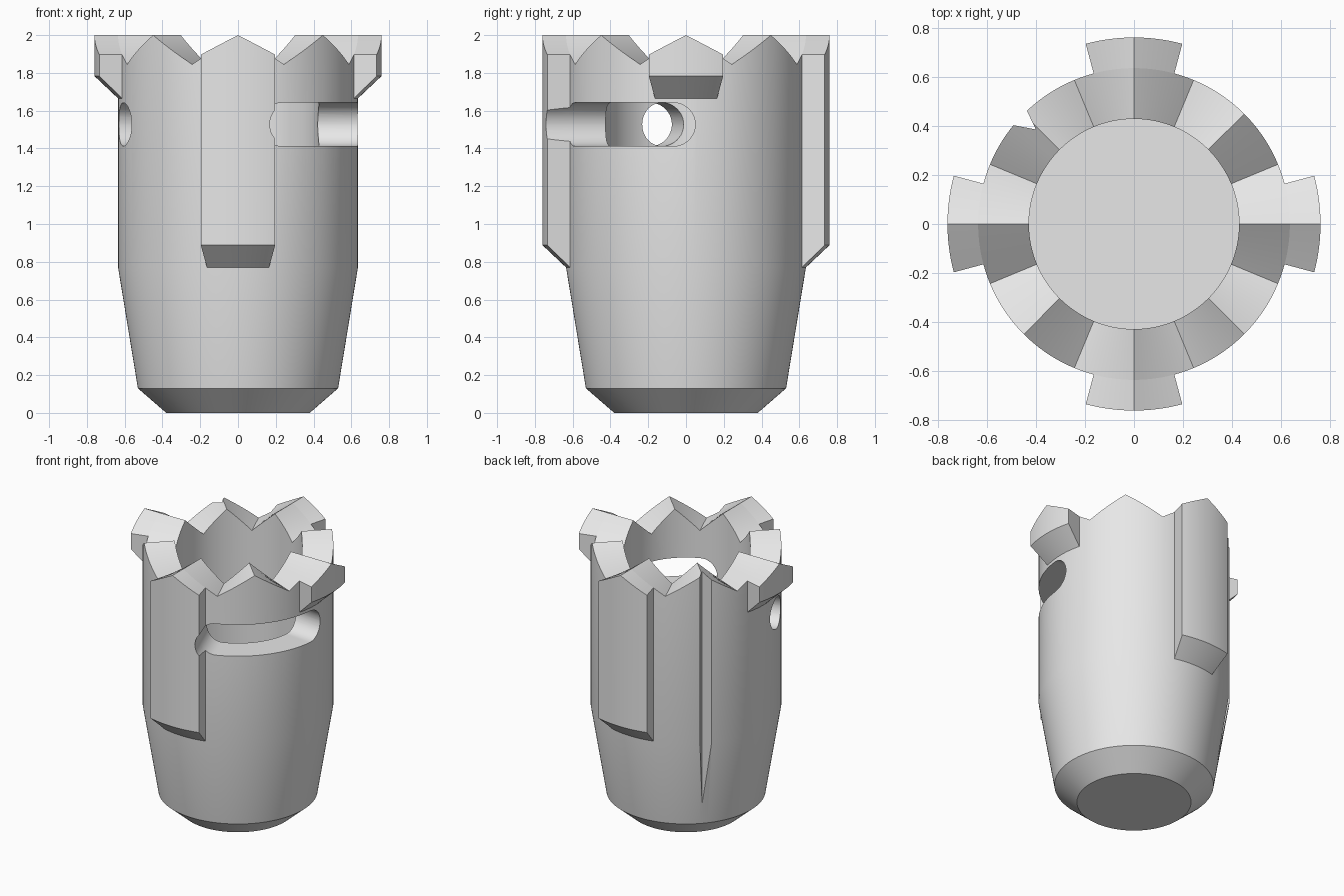
import bpy, bmesh, math
from math import radians, cos, sin, pi
from mathutils import Vector

cube = bpy.data.objects.get("Cube")
if cube:
    bpy.data.objects.remove(cube, do_unlink=True)

SEG = 192             # sides around the body
STEP = 360 / SEG
R_OUT, R_LUG, R_BORE = 0.635, 0.76, 0.428
TOOTH = 22.5          # degrees from a ridge to a valley
TOOTH_DEPTH = 0.155
FLOOR = 0.2

grey = bpy.data.materials.new("light_grey")
grey.use_nodes = True
grey.diffuse_color = (0.8, 0.8, 0.8, 1)
grey.node_tree.nodes["Principled BSDF"].inputs["Base Color"].default_value = (0.8, 0.8, 0.8, 1)


def make_object(name, bm):
    bmesh.ops.recalc_face_normals(bm, faces=bm.faces[:])
    mesh = bpy.data.meshes.new(name)
    bm.to_mesh(mesh)
    bm.free()
    mesh.materials.append(grey)
    obj = bpy.data.objects.new(name, mesh)
    bpy.context.collection.objects.link(obj)
    return obj


def polar(r, deg, z, side=0.0):
    """Point at a radius and angle, shifted sideways along the tangent."""
    a = radians(deg)
    return Vector((r * cos(a) - side * sin(a), r * sin(a) + side * cos(a), z))


def crown(deg):
    """Height of the toothed rim: a ridge every 45 degrees."""
    off = deg % (2 * TOOTH)
    return 2 - TOOTH_DEPTH * min(off, 2 * TOOTH - off) / TOOTH


def loft(bm, rings, closed):
    """Join equal rings of vertices; a closed loft wraps round to the first ring."""
    n = len(rings)
    for i in range(n if closed else n - 1):
        a, b = rings[i], rings[(i + 1) % n]
        for j in range(len(a) if not closed else len(a) - 1):
            k = (j + 1) % len(a)
            bm.faces.new((a[j], a[k], b[k], b[j]))
    if not closed:
        bm.faces.new(rings[0])
        bm.faces.new(rings[-1])


def make_body():
    bm = bmesh.new()
    rings = []
    for i in range(SEG):
        deg = i * STEP
        top = crown(deg)
        profile = [(0.38, 0), (0.53, 0.13), (R_OUT, 0.77), (R_OUT, top),
                   (R_BORE, top), (R_BORE, FLOOR)]
        rings.append([bm.verts.new(polar(r, deg, z)) for r, z in profile])
    loft(bm, rings, True)
    bm.faces.new([ring[0] for ring in rings])
    bm.faces.new([ring[-1] for ring in rings])
    return make_object("cup_body", bm)


def make_lug(name, centre, low):
    """Radial rib with a sloping underside, reaching up to the crown."""
    bm = bmesh.new()
    rings = []
    for i in range(-8, 9):
        deg = centre + i * STEP
        top = crown(deg)
        profile = [(R_OUT, low), (R_LUG, low + 0.118), (R_LUG, top), (R_OUT, top)]
        rings.append([bm.verts.new(polar(r, deg, z)) for r, z in profile])
    loft(bm, rings, False)
    return make_object(name, bm)


def slot_cutter(name, start, end, z=1.527, rad=0.115):
    """Round-ended slot through the wall; equal angles give a round hole."""
    bm = bmesh.new()
    stations = []
    for i in range(13):
        t = pi / 2 * i / 12
        stations.append((start, -rad * cos(t), max(rad * sin(t), 0.002)))
    if end > start:
        stations += [(start + (end - start) * i / 40, 0, rad) for i in range(1, 41)]
    for i in range(1, 13):
        t = pi / 2 * i / 12
        stations.append((end, rad * sin(t), max(rad * cos(t), 0.002)))
    rings = []
    for deg, side, h in stations:
        corners = [(0.28, -h), (0.9, -h), (0.9, h), (0.28, h)]
        rings.append([bm.verts.new(polar(r, deg, z + dz, side)) for r, dz in corners])
    loft(bm, rings, False)
    return make_object(name, bm)


def notch_cutter():
    """Vertical wedge for the narrow groove down the wall."""
    bm = bmesh.new()
    apex = Vector((-0.40, 0.385))
    points = [apex] + [apex + 1.5 * (Vector(p) - apex)
                       for p in ((-0.436, 0.461), (-0.493, 0.403))]
    rings = [[bm.verts.new((p.x, p.y, z)) for p in points] for z in (0.1, 2.2)]
    loft(bm, rings, False)
    return make_object("groove_cutter", bm)


def cut(obj, cutter):
    mod = obj.modifiers.new("cut", 'BOOLEAN')
    mod.operation = 'DIFFERENCE'
    mod.solver = 'EXACT'
    mod.object = cutter
    bpy.context.view_layer.objects.active = obj
    bpy.ops.object.modifier_apply(modifier=mod.name)


# Cup with its toothed rim and four lugs
body = make_body()
front_lug = make_lug("front_lug", -90, 0.77)
back_lug = make_lug("back_lug", 90, 0.77)
left_lug = make_lug("left_lug", 0, 1.665)
right_lug = make_lug("right_lug", 180, 1.665)

# Bayonet slot, round hole and groove
slot = slot_cutter("slot_cutter", -68.5, -6)
hole = slot_cutter("hole_cutter", 197.2, 197.2)
groove = notch_cutter()
for tool in (slot, hole, groove):
    tool.hide_render = True
    cut(body, tool)
cut(front_lug, slot)
for tool in (slot, hole, groove):
    bpy.data.objects.remove(tool, do_unlink=True)

# Smooth round walls, sharp edges
bpy.ops.object.select_all(action='DESELECT')
for obj in (body, front_lug, back_lug, left_lug, right_lug):
    obj.select_set(True)
    bpy.context.view_layer.objects.active = obj
bpy.ops.object.shade_smooth_by_angle(angle=radians(30))
